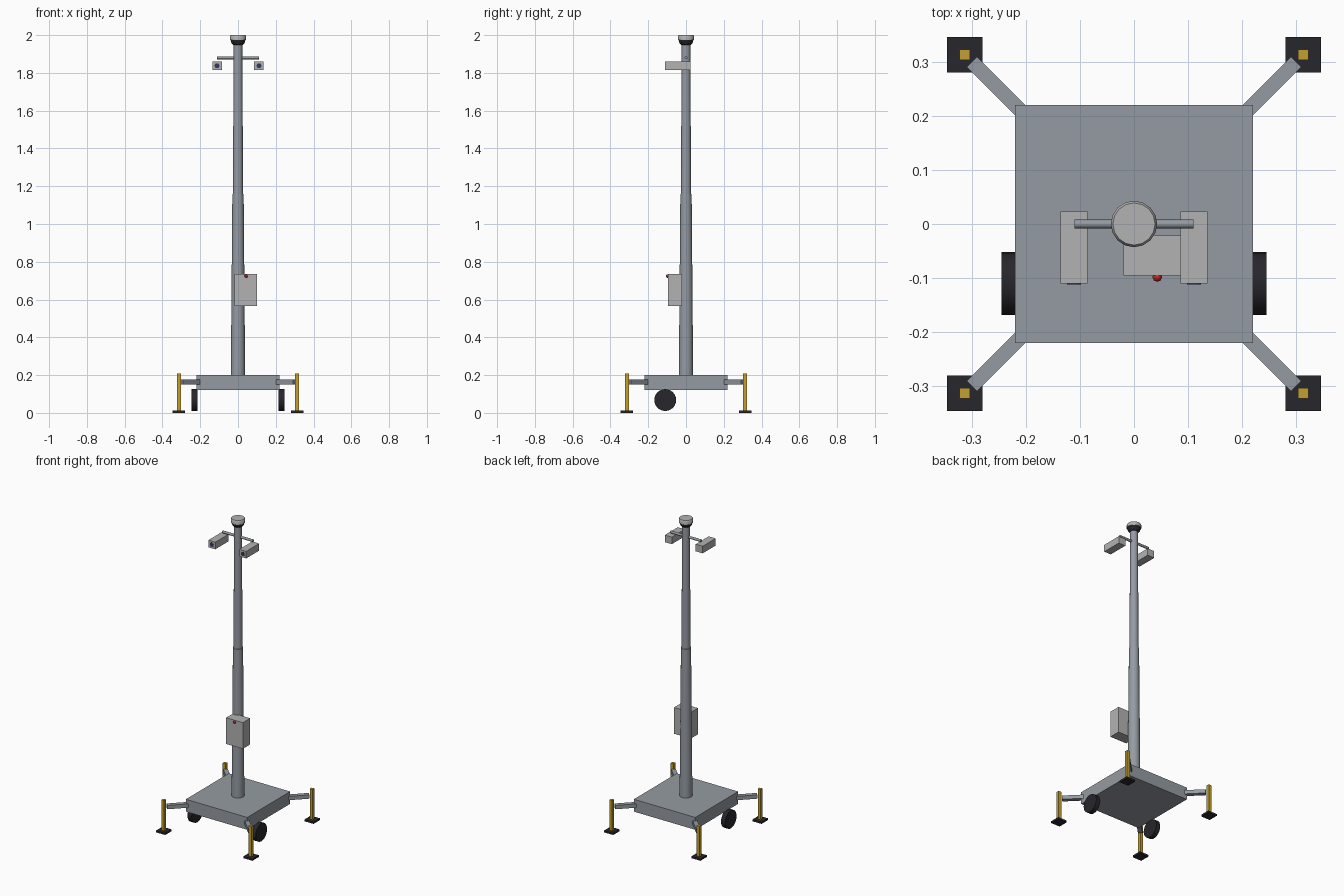
import bpy, bmesh
from math import pi, radians, cos, sin
from mathutils import Matrix, Vector

if "Cube" in bpy.data.objects:
    bpy.data.objects.remove(bpy.data.objects["Cube"])


def material(name, rgb):
    m = bpy.data.materials.new(name)
    m.diffuse_color = (*rgb, 1)
    m.use_nodes = True
    m.node_tree.nodes["Principled BSDF"].inputs["Base Color"].default_value = m.diffuse_color
    return m


STEEL = material("steel", (0.30, 0.33, 0.36))
LIGHT = material("light_grey", (0.45, 0.45, 0.45))
BLACK = material("black_rubber", (0.02, 0.02, 0.025))
GOLD = material("yellow_paint", (0.55, 0.35, 0.03))
RED = material("red_plastic", (0.6, 0.02, 0.02))
GLASS = material("lens_glass", (0.03, 0.04, 0.12))


def finish(name, bm, mat, smooth=False):
    bmesh.ops.recalc_face_normals(bm, faces=bm.faces)
    me = bpy.data.meshes.new(name)
    bm.to_mesh(me)
    bm.free()
    ob = bpy.data.objects.new(name, me)
    bpy.context.collection.objects.link(ob)
    me.materials.append(mat)
    if smooth:
        bpy.ops.object.select_all(action='DESELECT')
        ob.select_set(True)
        bpy.context.view_layer.objects.active = ob
        bpy.ops.object.shade_smooth_by_angle(angle=radians(35))
    return ob


def box(name, center, size, mat, turn=0):
    bm = bmesh.new()
    bmesh.ops.create_cube(bm, size=1, matrix=Matrix.Translation(center)
                          @ Matrix.Rotation(turn, 4, 'Z') @ Matrix.Diagonal((*size, 1)))
    return finish(name, bm, mat)


def rod(name, center, radius, length, axis, mat, sides=24):
    rot = {'X': Matrix.Rotation(pi / 2, 4, 'Y'), 'Y': Matrix.Rotation(pi / 2, 4, 'X')}[axis]
    bm = bmesh.new()
    bmesh.ops.create_cone(bm, cap_ends=True, segments=sides, radius1=radius, radius2=radius,
                          depth=length, matrix=Matrix.Translation(center) @ rot)
    return finish(name, bm, mat, True)


def lathe(name, profile, mat, sides=16):
    """Spin (radius, z) points around the mast axis and cap both ends."""
    bm = bmesh.new()
    rings = [[bm.verts.new((r * cos(2 * pi * i / sides), r * sin(2 * pi * i / sides), z))
              for i in range(sides)] for r, z in profile]
    for a, b in zip(rings, rings[1:]):
        for i in range(sides):
            j = (i + 1) % sides
            bm.faces.new((a[i], a[j], b[j], b[i]))
    bm.faces.new(rings[0])
    bm.faces.new(rings[-1])
    return finish(name, bm, mat, True)


# Base and wheels
box("base", (0, 0, 0.16), (0.44, 0.44, 0.08), STEEL)
for s, side in ((-1, "left"), (1, "right")):
    rod(f"wheel_{side}", (s * 0.23, -0.11, 0.068), 0.058, 0.03, 'X', BLACK)

# Outriggers: diagonal arm, jack post and foot pad at each corner
for sx, a in ((-1, "left"), (1, "right")):
    for sy, b in ((-1, "front"), (1, "back")):
        p = 0.313
        box(f"outrigger_arm_{b}_{a}", (sx * 0.25, sy * 0.25, 0.163), (0.141, 0.027, 0.025),
            STEEL, sx * sy * pi / 4)
        box(f"jack_post_{b}_{a}", (sx * p, sy * p, 0.108), (0.02, 0.02, 0.2), GOLD)
        box(f"foot_pad_{b}_{a}", (sx * p, sy * p, 0.006), (0.065, 0.065, 0.012), BLACK)

# Telescopic mast
lathe("mast_lower", [(0.038, 0.19), (0.030, 1.16)], STEEL, 24)
lathe("mast_upper", [(0.027, 1.14), (0.023, 1.96)], STEEL, 24)

# Control box with button
box("control_box", (0.041, -0.058, 0.65), (0.12, 0.074, 0.17), LIGHT)
bm = bmesh.new()
bmesh.ops.create_uvsphere(bm, u_segments=8, v_segments=6, radius=0.009,
                          matrix=Matrix.Translation((0.043, -0.098, 0.724)))
finish("emergency_button", bm, RED, True)

# Crossbar with two cameras
rod("crossbar", (0, 0, 1.88), 0.008, 0.22, 'X', STEEL, 12)
for s, side in ((-1, "left"), (1, "right")):
    box(f"camera_{side}", (s * 0.111, -0.0435, 1.8375), (0.05, 0.133, 0.046), LIGHT)
    rod(f"lens_{side}", (s * 0.111, -0.108, 1.8375), 0.013, 0.008, 'Y', GLASS, 12)

# Dome camera on top
lathe("dome_glass", [(0.016, 1.944), (0.029, 1.950), (0.036, 1.960), (0.039, 1.976)], BLACK)
lathe("dome_cap", [(0.043, 1.974), (0.043, 1.994), (0.039, 2.0)], LIGHT)
